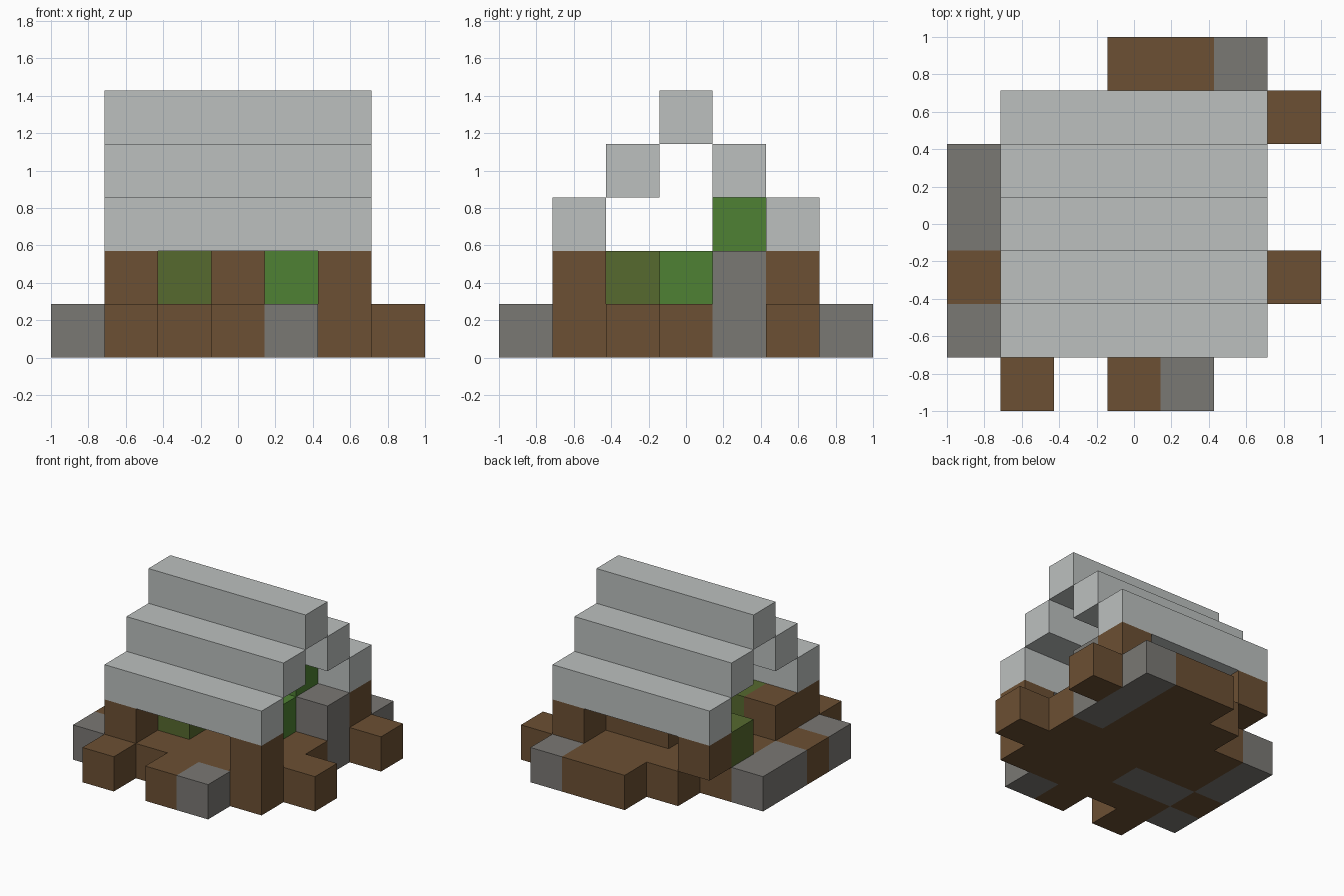
import bpy, bmesh
from mathutils import Vector

cube = bpy.data.objects.get("Cube")
if cube:
    bpy.data.objects.remove(cube, do_unlink=True)

N = 7            # blocks along each side
S = 2 / N        # block size


def material(name, color):
    m = bpy.data.materials.new(name)
    m.use_nodes = True
    m.diffuse_color = (*color, 1)
    m.node_tree.nodes["Principled BSDF"].inputs["Base Color"].default_value = (*color, 1)
    return m


# Block kinds: letter -> part name and material
KINDS = {
    "B": ("earth_walls", material("earth_brown", (0.15, 0.08, 0.033))),
    "S": ("stone_blocks", material("stone_grey", (0.195, 0.188, 0.174))),
    "O": ("moss_blocks", material("moss_olive", (0.093, 0.144, 0.028))),
    "G": ("leaf_blocks", material("leaf_green", (0.077, 0.22, 0.033))),
    "R": ("stepped_roof", material("roof_pale_grey", (0.503, 0.527, 0.521))),
}

# Floor plans from the ground up; each plan runs from back row to front row
PLANS = [
    ["...BBS.",
     "..BBBSB",
     "SBBBBS.",
     "SBBBBB.",
     "BSSBBBB",
     "SBBBBB.",
     ".B.BS.."],
    [".......",
     ".B...B.",
     ".O.BBS.",
     "....G..",
     ".BO....",
     ".B...B.",
     "......."],
    [".......",
     ".......",
     "....G..",
     ".......",
     ".......",
     ".......",
     "......."],
]

cells = {}
for k, plan in enumerate(PLANS):
    for row, line in enumerate(plan):
        for i, letter in enumerate(line):
            if letter != ".":
                cells[(i, N - 1 - row, k)] = letter

# Roof: five long beams stepping up to a ridge and down again
for j in range(1, 6):
    for i in range(1, 6):
        cells[(i, j, 4 - abs(j - 3))] = "R"


def add_outer_faces(bm, cell):
    """Add the sides of one block that do not touch another block."""
    centre = Vector(cell) + Vector((0.5, 0.5, 0.5))
    for axis in range(3):
        for sign in (-1, 1):
            step = [0, 0, 0]
            step[axis] = sign
            if tuple(c + d for c, d in zip(cell, step)) in cells:
                continue
            n = Vector(step) / 2
            u = Vector([0.5 if a == (axis + 1) % 3 else 0 for a in range(3)])
            v = Vector([0.5 if a == (axis + 2) % 3 else 0 for a in range(3)]) * sign
            corners = (n - u - v, n + u - v, n + u + v, n - u + v)
            bm.faces.new([bm.verts.new((centre + c) * S - Vector((1, 1, 0)))
                          for c in corners])


# One object for each kind of block
for letter, (name, mat) in KINDS.items():
    bm = bmesh.new()
    for cell, kind in cells.items():
        if kind == letter:
            add_outer_faces(bm, cell)
    bmesh.ops.remove_doubles(bm, verts=bm.verts, dist=0.001)
    mesh = bpy.data.meshes.new(name)
    bm.to_mesh(mesh)
    bm.free()
    mesh.materials.append(mat)
    bpy.context.collection.objects.link(bpy.data.objects.new(name, mesh))
